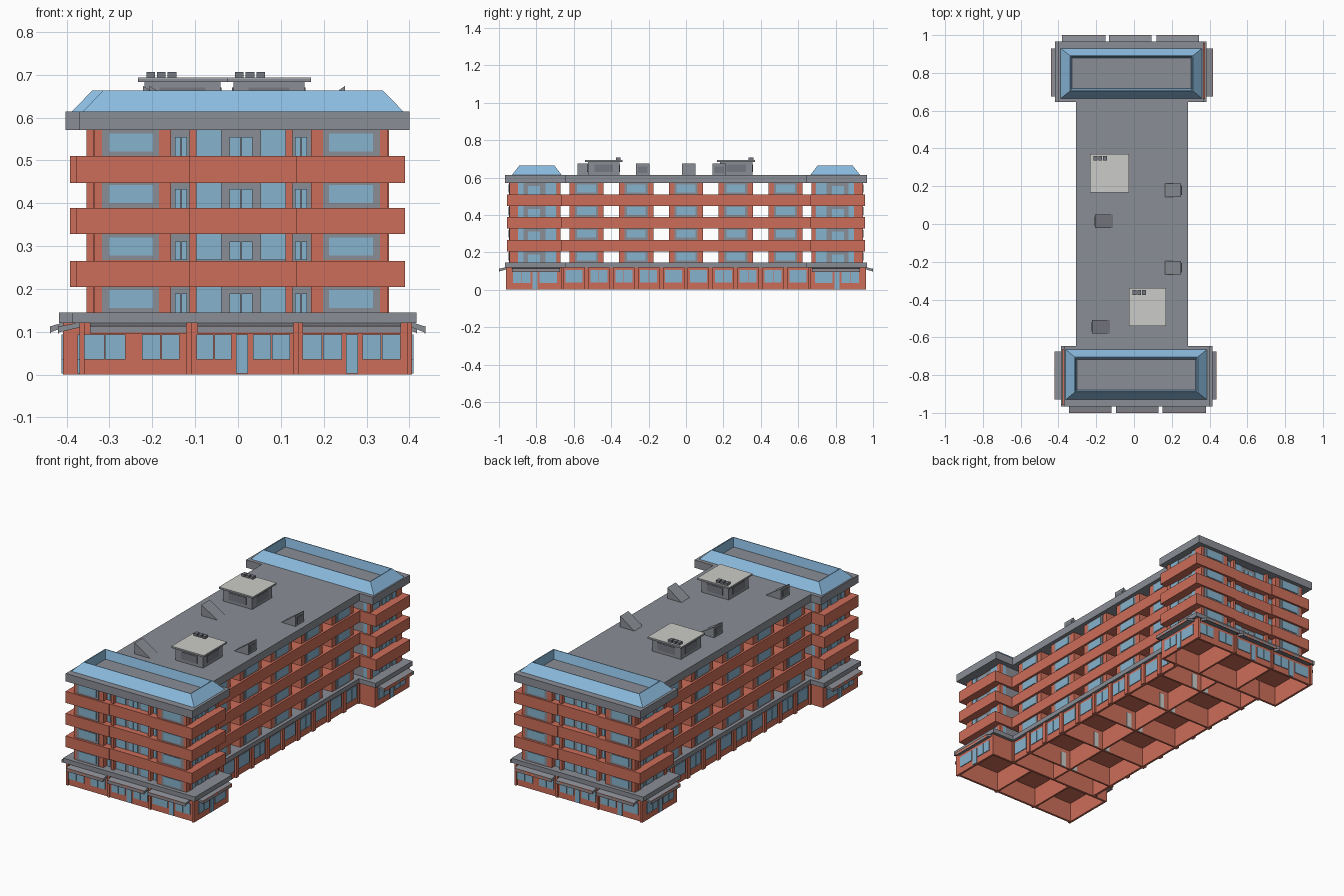
import bpy, bmesh

if "Cube" in bpy.data.objects:
    bpy.data.objects.remove(bpy.data.objects["Cube"])

def material(name, rgb):
    m = bpy.data.materials.new(name)
    m.diffuse_color = (*rgb, 1)
    m.use_nodes = True
    m.node_tree.nodes["Principled BSDF"].inputs["Base Color"].default_value = m.diffuse_color
    return m

BRICK = material("brick_red", (0.61, 0.155, 0.10))
GREY = material("concrete_grey", (0.255, 0.27, 0.30))
GLASS = material("window_blue", (0.24, 0.45, 0.61))
ROOFBLUE = material("roof_blue", (0.26, 0.50, 0.74))
LIGHT = material("light_grey", (0.60, 0.60, 0.58))
VENT = material("vent_grey", (0.18, 0.19, 0.22))
ORANGE = material("awning_orange", (0.83, 0.17, 0.08))

parts = {}
flip = False          # True while building the rear block (turned 180 degrees)

def mesh_of(name, mat):
    full = ("rear_" if flip else "") + name
    return parts.setdefault(full, (bmesh.new(), mat))[0]

def place(p):
    return (-0.002 - p[0], -p[1], p[2]) if flip else p

def box(name, mat, x0, x1, y0, y1, z0, z1):
    loft(name, mat, [[(x0, y0, z), (x1, y0, z), (x1, y1, z), (x0, y1, z)] for z in (z0, z1)])

def loft(name, mat, rings, caps=True):
    bm = mesh_of(name, mat)
    vs = [[bm.verts.new(place(p)) for p in r] for r in rings]
    n = len(rings[0])
    for a, b in zip(vs, vs[1:]):
        for i in range(n):
            bm.faces.new((a[i], a[(i + 1) % n], b[(i + 1) % n], b[i]))
    if caps:
        bm.faces.new(vs[0][::-1])
        bm.faces.new(vs[-1])

def plate(name, mat, axis, pos, a0, a1, z0, z1, t=0.004):
    """Thin plate on a wall; axis 'x' or 'y' is the wall normal, t its signed thickness."""
    if axis == 'x':
        box(name, mat, min(pos, pos + t), max(pos, pos + t), a0, a1, z0, z1)
    else:
        box(name, mat, a0, a1, min(pos, pos + t), max(pos, pos + t), z0, z1)

def panes(name, axis, pos, a0, a1, z0, z1, t=0.004, n=2):
    w = (a1 - a0) / n
    for i in range(n):
        plate(name, GLASS, axis, pos, a0 + i * w + 0.001, a0 + (i + 1) * w - 0.001, z0, z1, t)

def awning(axis, wall, edge, a0, a1):
    """Grey sloping canopy with a striped valance."""
    def pt(a, o, z):
        return (o, a, z) if axis == 'x' else (a, o, z)
    prof = [(wall, 0.122), (edge, 0.112), (edge, 0.098), (wall, 0.110)]
    loft("awning_canopy", GREY, [[pt(a, o, z) for o, z in prof] for a in (a0, a1)])
    n = max(5, int((a1 - a0) / 0.02) | 1)
    w, s = (a1 - a0) / n, 0.002 if edge > wall else -0.002
    for i in range(n):
        m = ORANGE if i % 2 else BRICK
        plate("awning_stripe_" + ("orange" if i % 2 else "red"), m, axis, edge - s,
              a0 + i * w, a0 + (i + 1) * w, 0.096, 0.114, s)

STOREYS = [0.145, 0.267, 0.389, 0.51]       # floor level of each upper storey
BANDS = [(0.204, 0.265), (0.328, 0.389), (0.447, 0.51)]

def end_block():
    # ground floor shell, open below
    x0, x1, y0, y1, t = -0.37, 0.406, -0.955, -0.662, 0.012
    box("ground_wall", BRICK, x0, x1, y0, y0 + t, 0, 0.12)
    box("ground_wall", BRICK, x0, x1, y1 - t, y1, 0, 0.12)
    box("ground_wall", BRICK, x0, x0 + t, y0 + t, y1 - t, 0, 0.12)
    box("ground_wall", BRICK, x1 - t, x1, y0 + t, y1 - t, 0, 0.12)
    box("ground_ceiling", BRICK, x0 + t, x1 - t, y0 + t, y1 - t, 0.108, 0.12)
    for x in (-0.125, 0.13):
        box("partition_wall", BRICK, x, x + 0.01, y0 + t, y1 - t, 0, 0.11)
    # shopfront windows, doors and pilasters
    for a, b in ((-0.36, -0.262), (-0.225, -0.135), (-0.098, -0.014), (0.034, 0.122), (0.15, 0.244), (0.29, 0.38)):
        panes("shop_window", 'y', y0, a, b, 0.035, 0.094, -0.004)
    for a in (-0.005, 0.252):
        plate("shop_door", GLASS, 'y', y0, a, a + 0.028, 0.003, 0.094, -0.004)
    for a in (x0, -0.12, 0.13, x1 - 0.012):
        box("pilaster", BRICK, a, a + 0.012, y0 - 0.008, y0, 0, 0.12)
    for x, s in ((x0, -1), (x1, 1)):
        for a in (-0.925, -0.785):
            panes("shop_window", 'x', x, a, a + 0.095, 0.035, 0.094, 0.004 * s)
        plate("shop_door", GLASS, 'x', x, -0.822, -0.793, 0.003, 0.094, 0.004 * s)
        awning('x', x, x + (0.031 if s > 0 else -0.05), -0.93, -0.675)
    for a, b in ((-0.345, -0.12), (-0.095, 0.13), (0.15, 0.38)):
        awning('y', y0, -1.0, a, b)
    # lower ledge, parapet bands, upper roof slab
    box("lower_ledge", GREY, -0.386, 0.416, -0.967, -0.645, 0.12, 0.145)
    for z0, z1 in BANDS:
        box("balcony_band", BRICK, -0.378, -0.113, -0.957, -0.662, z0, z1)
        box("balcony_band", BRICK, -0.113, 0.137, -0.952, -0.662, z0, z1)
        box("balcony_band", BRICK, 0.137, 0.39, -0.957, -0.662, z0, z1)
    box("roof_slab", GREY, -0.37, 0.40, -0.967, -0.645, 0.571, 0.614)
    # upper walls: grey core, brick wings and piers
    box("core_wall", GREY, -0.33, 0.344, -0.915, -0.675, 0.145, 0.571)
    c = 0.007
    def both(a, b):
        return ((a, b), (2 * c - b, 2 * c - a))
    for a, b in both(-0.336, -0.156):
        box("wing_wall", BRICK, a, b, -0.945, -0.90, 0.145, 0.571)
    for a, b in both(-0.113, -0.097):
        box("pier", BRICK, a, b, -0.94, -0.90, 0.145, 0.571)
    for x in (-0.338, 0.33):
        for y in (-0.92, -0.692):
            box("pier", BRICK, x, x + 0.022, y, y + 0.022, 0.145, 0.571)
    # windows on every storey
    for z in STOREYS:
        for a, b in both(-0.317, -0.184):
            plate("wing_panel", GREY, 'y', -0.945, a, b, z, z + 0.061, -0.002)
        for a, b in both(-0.301, -0.198):
            plate("wing_window", GLASS, 'y', -0.947, a, b, z + 0.011, z + 0.053, -0.003)
        for a, b in both(-0.148, -0.118):
            panes("balcony_door", 'y', -0.915, a, b, z, z + 0.044, -0.004)
        for a, b in both(-0.097, -0.039):
            plate("tall_glass", GLASS, 'y', -0.915, a, b, z, z + 0.061, -0.004)
        panes("balcony_door", 'y', -0.915, -0.021, 0.035, z, z + 0.044, -0.004)
        for x, s in ((-0.33, -1), (0.344, 1)):
            for a, b in ((-0.897, -0.868), (-0.752, -0.694)):
                plate("tall_glass", GLASS, 'x', x, a, b, z, z + 0.061, 0.004 * s)
            panes("balcony_door", 'x', x, -0.845, -0.78, z, z + 0.044, 0.004 * s)
        for a, b in both(-0.325, -0.295):
            plate("tall_glass", GLASS, 'y', -0.675, a, b, z, z + 0.061)
    # sloping blue roof rim around a sunken flat roof
    def ring(a, b, p, q, z):
        return [(a, p, z), (b, p, z), (b, q, z), (a, q, z)]
    loft("blue_roof_rim", ROOFBLUE, [ring(-0.362, 0.386, -0.93, -0.665, 0.614),
         ring(-0.315, 0.338, -0.892, -0.703, 0.663), ring(-0.31, 0.333, -0.888, -0.707, 0.663),
         ring(-0.303, 0.326, -0.88, -0.718, 0.615)], caps=False)

end_block()
flip = True
end_block()
flip = False

# middle wing: ground floor walls, ceiling, partitions
X0, X1 = -0.288, 0.268
for x in (X0, X1 - 0.012):
    box("middle_ground_wall", BRICK, x, x + 0.012, -0.665, 0.665, 0, 0.12)
box("middle_ceiling", BRICK, X0 + 0.012, X1 - 0.012, -0.665, 0.665, 0.108, 0.12)
box("spine_wall", BRICK, -0.015, -0.005, -0.665, 0.665, 0, 0.11)
STEP = 0.133
for i in range(11):
    y = -0.665 + i * STEP
    for x in (X0 - 0.01, X1):
        box("middle_pilaster", BRICK, x, x + 0.01, y - 0.012, y + 0.012, 0, 0.12)
    if i % 2 and 0 < i < 10:
        box("middle_partition", BRICK, X0 + 0.012, X1 - 0.012, y - 0.005, y + 0.005, 0, 0.11)
        for s in (-0.05, 0.025):
            plate("inner_door", LIGHT, 'y', y + 0.005, s, s + 0.03, 0, 0.085)
    if i < 10:
        for x, s in ((X0, -1), (X1, 1)):
            panes("middle_shop_window", 'x', x, y + 0.02, y + STEP - 0.02, 0.038, 0.105, 0.004 * s)

# middle wing: ledge, bands and roof slab
box("middle_ledge", GREY, -0.305, 0.284, -0.645, 0.645, 0.12, 0.145)
for z0, z1 in BANDS:
    box("middle_band", BRICK, -0.298, 0.277, -0.662, 0.662, z0, z1)
box("middle_roof_slab", GREY, -0.307, 0.286, -0.645, 0.645, 0.571, 0.614)

# five window towers with open gaps between them
for i in range(5):
    y = -0.532 + i * 0.266
    box("window_tower", BRICK, -0.285, 0.264, y - 0.092, y + 0.092, 0.145, 0.571)
    for z in STOREYS:
        for x, s in ((-0.285, -1), (0.264, 1)):
            plate("tower_panel", GREY, 'x', x, y - 0.062, y + 0.062, z, z + 0.061, 0.002 * s)
            plate("tower_window", GLASS, 'x', x + 0.002 * s, y - 0.05, y + 0.05, z + 0.011, z + 0.053, 0.003 * s)

# rooftop plant rooms with pale roofs and chimney pots
for x0, x1, y0, y1 in ((-0.233, -0.026, 0.167, 0.37), (-0.026, 0.17, -0.54, -0.34)):
    box("plant_room", GREY, x0 + 0.015, x1 - 0.015, y0 + 0.015, y1 - 0.015, 0.61, 0.685)
    box("plant_room_eaves", GREY, x0, x1, y0, y1, 0.683, 0.691)
    box("plant_room_roof", LIGHT, x0, x1, y0, y1, 0.691, 0.693)
    for p, s in ((y0 + 0.015, -1), (y1 - 0.015, 1)):
        plate("plant_room_louvre", VENT, 'y', p, x0 + 0.05, x1 - 0.05, 0.63, 0.67, 0.003 * s)
    for p, s in ((x0 + 0.015, -1), (x1 - 0.015, 1)):
        plate("plant_room_louvre", VENT, 'x', p, y0 + 0.05, y1 - 0.05, 0.63, 0.67, 0.003 * s)
    for k in range(3):
        x = x0 + 0.019 + k * 0.025
        box("chimney_pot", VENT, x, x + 0.02, y1 - 0.035, y1 - 0.01, 0.693, 0.706)

# wedge shaped roof vents, tall side outwards
for xo, xi, y in ((0.25, 0.165, 0.178), (0.25, 0.165, -0.232), (-0.207, -0.11, 0.015), (-0.222, -0.128, -0.545)):
    loft("roof_vent", GREY, [[(xo, yy, 0.61), (xo, yy, 0.674), (xi, yy, 0.614), (xi, yy, 0.61)]
                             for yy in (y - 0.036, y + 0.036)])
    plate("roof_vent_louvre", VENT, 'x', xo, y - 0.025, y + 0.025, 0.625, 0.66, 0.003 if xo > 0 else -0.003)

# turn every collected part into an object
for name, (bm, mat) in parts.items():
    bmesh.ops.recalc_face_normals(bm, faces=bm.faces)
    me = bpy.data.meshes.new(name)
    bm.to_mesh(me)
    bm.free()
    me.materials.append(mat)
    bpy.context.collection.objects.link(bpy.data.objects.new(name, me))
